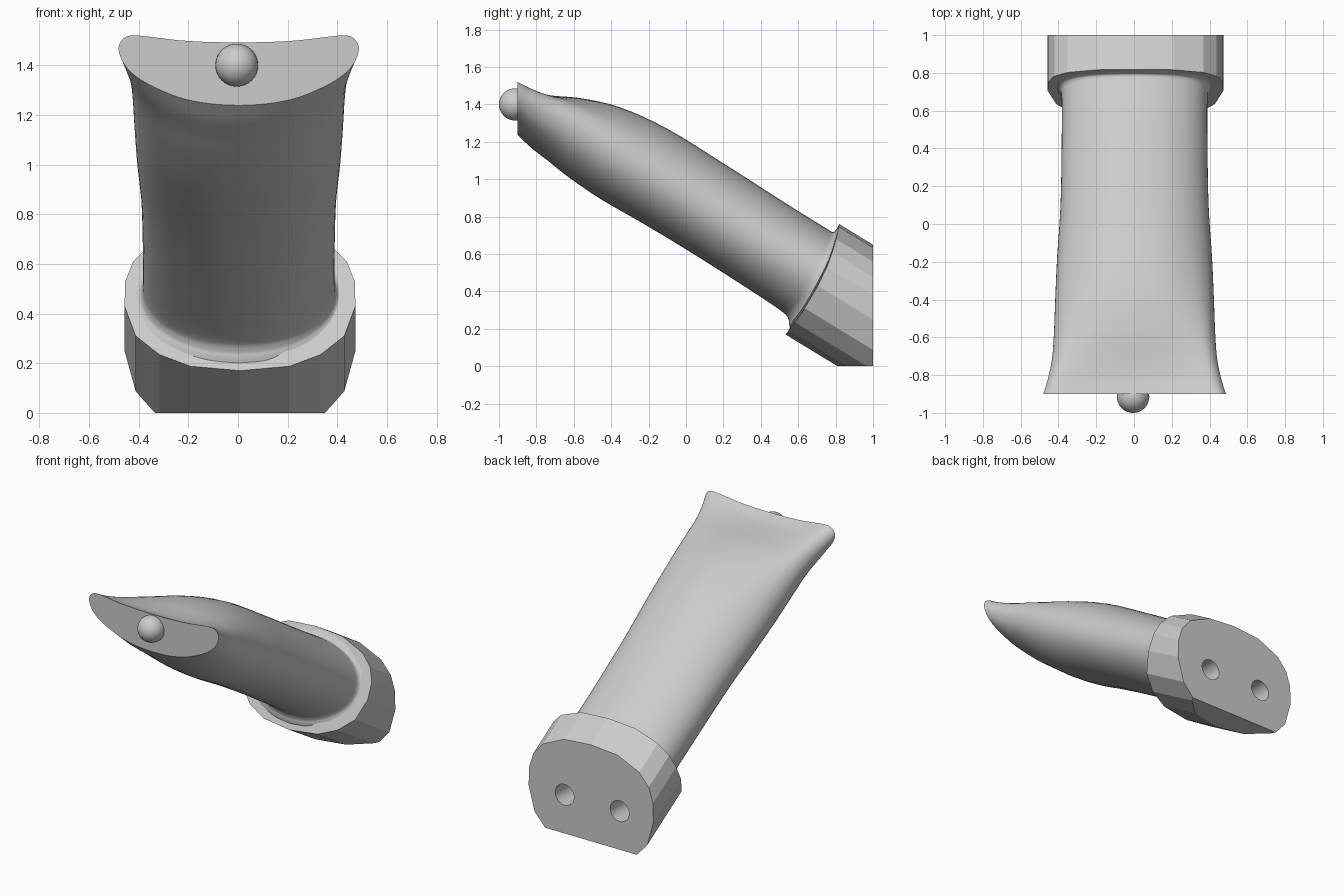
import bpy, bmesh, math
from mathutils import Vector

cube = bpy.data.objects.get("Cube")
if cube:
    bpy.data.objects.remove(cube)

GREY = (0.6, 0.6, 0.6, 1)
mat = bpy.data.materials.new("plain grey")
mat.use_nodes = True
mat.diffuse_color = GREY
mat.node_tree.nodes["Principled BSDF"].inputs["Base Color"].default_value = GREY


def finish(bm, name, smooth=False):
    bmesh.ops.recalc_face_normals(bm, faces=bm.faces)
    mesh = bpy.data.meshes.new(name)
    bm.to_mesh(mesh)
    bm.free()
    mesh.materials.append(mat)
    obj = bpy.data.objects.new(name, mesh)
    bpy.context.collection.objects.link(obj)
    bpy.ops.object.select_all(action='DESELECT')
    obj.select_set(True)
    bpy.context.view_layer.objects.active = obj
    if smooth:
        bpy.ops.object.shade_smooth_by_angle(angle=math.radians(40))
    return obj


def smooth_path(points, steps):
    """Catmull-Rom curve through points of any dimension."""
    pts = [Vector(p) for p in points]
    pts = [2 * pts[0] - pts[1]] + pts + [2 * pts[-1] - pts[-2]]
    out = []
    for a, b, c, d in zip(pts, pts[1:], pts[2:], pts[3:]):
        for k in range(steps):
            t = k / steps
            out.append(0.5 * (2 * b + (c - a) * t + (2 * a - 5 * b + 4 * c - d) * t**2
                              + (3 * b - a - 3 * c + d) * t**3))
    return out + [pts[-2]]


def loft(bm, rings):
    loops = [[bm.verts.new(p) for p in ring] for ring in rings]
    n = len(loops[0])
    for a, b in zip(loops, loops[1:]):
        for i in range(n):
            j = (i + 1) % n
            bm.faces.new((a[i], a[j], b[j], b[i]))
    bm.faces.new(loops[0])
    bm.faces.new(loops[-1])


# Tube body: an oval section that flattens into a crescent mouth
crescent = [(0, 0), (.22, .02), (.45, .09), (.64, .21), (.82, .37), (.94, .55), (1, .77),
            (.98, .92), (.9, 1), (.72, .975), (.5, .93), (.25, .905), (0, .9)]
oval = [(math.cos(a), .5 + .5 * math.sin(a))
        for a in (math.radians(15 * i - 90) for i in range(13))]
crescent, oval = smooth_path(crescent, 3), smooth_path(oval, 3)

# bottom y, bottom z, top y, top z, half width, crescent share, bow
stations = [
    (-.9, 1.238, -.9, 1.52, .483, 1, 0),
    (-.83, 1.17, -.82, 1.49, .459, .85, 0),
    (-.74, 1.10, -.70, 1.468, .437, .6, 0),
    (-.62, 1.005, -.55, 1.447, .427, .35, 0),
    (-.45, .89, -.35, 1.39, .42, .12, 0),
    (-.25, .775, -.1, 1.27, .41, 0, 0),
    (0, .625, .2, 1.085, .392, 0, 0),
    (.3, .435, .52, .88, .386, 0, .01),
    (.51, .295, .745, .74, .386, 0, .03),
    (.548, .25, .785, .718, .393, 0, .04),
    (.552, .22, .802, .73, .413, 0, .045),
    (.558, .19, .818, .752, .452, 0, .05),
]
rings = []
for yb, zb, yt, zt, w, share, bow in smooth_path(stations, 4):
    side = []
    for o, c in zip(oval, crescent):
        u, v = o[0] + (c[0] - o[0]) * share, o[1] + (c[1] - o[1]) * share
        side.append((u * w, yb + (yt - yb) * v + 4 * bow * v * (1 - v), zb + (zt - zb) * v))
    rings.append(side + [(-x, y, z) for x, y, z in side[-2:0:-1]])
bm = bmesh.new()
loft(bm, rings)
finish(bm, "tube_body", True).location.x = .003

# Collar: faceted oval extruded down the tube axis, trimmed flat at back and base
half = [(0, .17), (.2, .188), (.325, .235), (.42, .31), (.465, .43),
        (.462, .53), (.43, .61), (.36, .68), (.2, .745), (0, .76)]
outline = half + [(-x, z) for x, z in half[-2:0:-1]]
lip, tail = [], []
for x, z in outline:
    t = z - .18
    y = .54 + .8 * t - .55 * t * t
    lip.append((x, y, z))
    tail.append((x, 1.2, z - .61 * (1.2 - y)))
bm = bmesh.new()
loft(bm, [lip, tail])
for co, no in (((0, 1, 0), (0, 1, 0)), ((0, 0, 0), (0, 0, -1))):
    bmesh.ops.bisect_plane(bm, geom=bm.verts[:] + bm.edges[:] + bm.faces[:],
                           plane_co=co, plane_no=no, clear_outer=True)
    bmesh.ops.holes_fill(bm, edges=[e for e in bm.edges if e.is_boundary])
collar = finish(bm, "collar")
collar.location.x = .008

# Two round sockets in the back of the collar
for x in (-.205, .205):
    bpy.ops.mesh.primitive_cylinder_add(vertices=32, radius=.07, depth=.4,
                                        location=(x, 1, .26), rotation=(math.pi / 2, 0, 0))
    cutter = bpy.context.object
    cutter.name = "socket_cutter"
    cutter.hide_render = True
    cutter.data.materials.append(mat)
    bpy.ops.object.shade_smooth_by_angle(angle=math.radians(40))
    bpy.ops.object.select_all(action='DESELECT')
    collar.select_set(True)
    bpy.context.view_layer.objects.active = collar
    mod = collar.modifiers.new("socket", 'BOOLEAN')
    mod.operation = 'DIFFERENCE'
    mod.solver = 'EXACT'
    mod.object = cutter
    bpy.ops.object.modifier_apply(modifier=mod.name)
    bpy.data.objects.remove(cutter)

# Ball in the mouth
bm = bmesh.new()
bmesh.ops.create_uvsphere(bm, u_segments=32, v_segments=20, radius=.086)
finish(bm, "mouth_ball", True).location = (-.005, -.914, 1.4)
